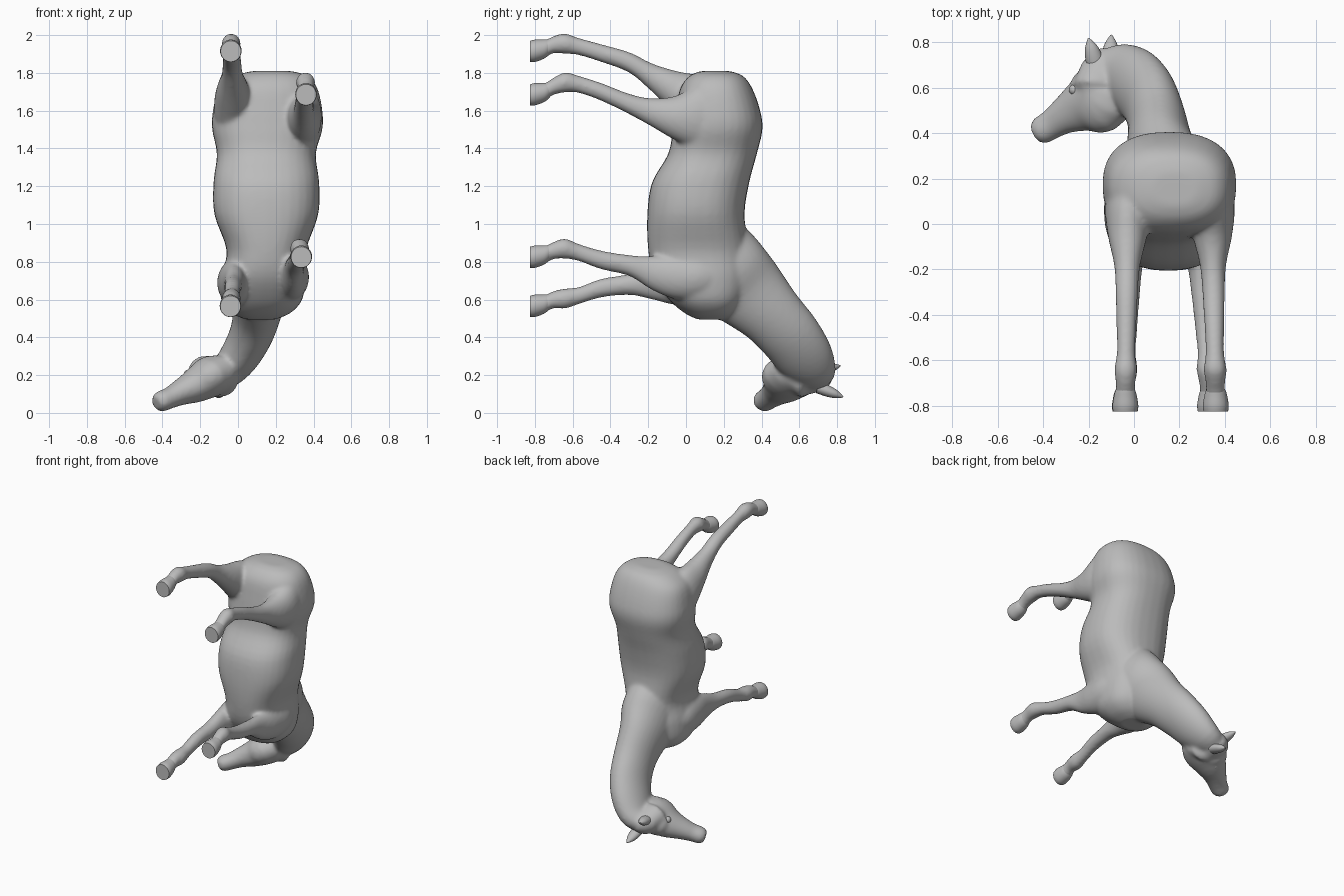
import bpy
import bmesh
import math
from mathutils import Vector

if "Cube" in bpy.data.objects:
    bpy.data.objects.remove(bpy.data.objects["Cube"])

coat = bpy.data.materials.new("plain grey")
coat.use_nodes = True
grey = (.5, .5, .5, 1)
coat.diffuse_color = grey
coat.node_tree.nodes["Principled BSDF"].inputs["Base Color"].default_value = grey

Y, Z = Vector((0, 1, 0)), Vector((0, 0, 1))


def refine(rings, steps=4):
    """Smooth spline through ring data (x, y, z, half width, half depth)."""
    pts = [Vector(r) for r in rings]
    pts = [pts[0]] + pts + [pts[-1]]
    out = []
    for p, q, r, s in zip(pts, pts[1:], pts[2:], pts[3:]):
        for i in range(steps):
            t = i / steps
            out.append(q + (r - p) * (t / 2)
                       + (p * 2 - q * 5 + r * 4 - s) * (t * t / 2)
                       + (q * 3 - p - r * 3 + s) * (t ** 3 / 2))
    return out + [pts[-1]]


def squared(value, power):
    return math.copysign(abs(value) ** power, value)


def loft(bm, rings, up, axis=None, sides=32, power=1):
    """Skin oval rings; axis fixes their facing, a power below one squares them."""
    centres = [Vector(r[:3]) for r in rings]
    loops = []
    for i, ring in enumerate(rings):
        ahead = centres[min(i + 1, len(rings) - 1)] - centres[max(i - 1, 0)]
        facing = axis or ahead.normalized()
        wide = up.cross(facing).normalized()
        deep = facing.cross(wide)
        loop = []
        for k in range(sides):
            a = math.tau * k / sides
            loop.append(bm.verts.new(centres[i]
                                     + wide * (ring[3] * squared(math.cos(a), power))
                                     + deep * (ring[4] * squared(math.sin(a), power))))
        loops.append(loop)
    for a, b in zip(loops, loops[1:]):
        for k in range(sides):
            n = (k + 1) % sides
            bm.faces.new((a[k], a[n], b[n], b[k]))
    bm.faces.new(loops[0][::-1])
    bm.faces.new(loops[-1])


def finish(name, bm):
    """Turn a bmesh into a named, coloured, smooth shaded object."""
    bmesh.ops.recalc_face_normals(bm, faces=bm.faces[:])
    mesh = bpy.data.meshes.new(name)
    bm.to_mesh(mesh)
    bm.free()
    mesh.materials.append(coat)
    obj = bpy.data.objects.new(name, mesh)
    bpy.context.collection.objects.link(obj)
    bpy.ops.object.select_all(action="DESELECT")
    obj.select_set(True)
    bpy.context.view_layer.objects.active = obj
    bpy.ops.object.shade_smooth_by_angle(angle=math.radians(50))
    return obj


body = bmesh.new()

# Torso: height, centre x, half width, lowest and highest y
torso = [(1.81, .18, .1, .08, .23), (1.785, .175, .19, .02, .3),
         (1.72, .16, .26, -.03, .35), (1.6, .157, .29, -.055, .393),
         (1.5, .155, .292, -.07, .405), (1.37, .15, .262, -.095, .375),
         (1.22, .15, .28, -.18, .335), (1.05, .15, .275, -.205, .31),
         (.86, .15, .21, -.2, .33), (.72, .135, .225, -.17, .34),
         (.6, .125, .215, -.09, .31), (.53, .12, .16, -.01, .26),
         (.495, .12, .08, .06, .2)]
loft(body, refine([(x, (lo + hi) / 2, z, w, (hi - lo) / 2)
                   for z, x, w, lo, hi in torso]), Y, -Z, power=.83)

# Neck, curling round to the side
neck = [(.145, .13, .82, .17, .245), (.135, .22, .74, .175, .238),
        (.115, .32, .65, .15, .212), (.1, .45, .52, .127, .174),
        (.065, .553, .403, .115, .166), (.005, .625, .295, .105, .157),
        (-.06, .665, .22, .09, .13), (-.13, .66, .19, .075, .1)]
loft(body, refine(neck), Y)

# Head, from poll to muzzle
head = [(-.08, .715, .19, .065, .085), (-.125, .665, .19, .09, .115),
        (-.145, .56, .192, .11, .158), (-.225, .52, .145, .092, .12),
        (-.3, .48, .11, .07, .085), (-.36, .44, .08, .057, .067),
        (-.41, .41, .06, .055, .062), (-.435, .395, .05, .038, .042)]
loft(body, refine(head), Y)

# Legs: shared stations along y and half widths, separate stride per leg
stations = [-.77, -.73, -.7, -.64, -.57, -.45, -.3, -.18, -.05, .08, .2]
widths = [.044, .044, .043, .051, .041, .044, .05, .058, .087, .1, .07]
hind_depth = [.045, .046, .046, .054, .046, .048, .055, .076, .12, .175, .15]
fore_depth = [.045, .046, .046, .054, .046, .05, .056, .09, .12, .12, .07]
legs = {
    "hind_left": (.36, .34, hind_depth,
                  [1.69, 1.71, 1.73, 1.75, 1.74, 1.7, 1.635, 1.59, 1.56, 1.57, 1.57]),
    "hind_right": (-.038, -.025, hind_depth,
                   [1.92, 1.935, 1.95, 1.955, 1.94, 1.905, 1.855, 1.775, 1.69, 1.61, 1.58]),
    "fore_left": (.335, .265, fore_depth,
                  [.83, .845, .86, .87, .85, .81, .78, .74, .72, .72, .72]),
    "fore_right": (-.04, -.005, fore_depth,
                   [.57, .585, .6, .605, .62, .66, .68, .69, .69, .69, .7]),
}
for name, (foot_x, top_x, depths, heights) in legs.items():
    rings = []
    for y, w, d, z in zip(stations, widths, depths, heights):
        t = (y - stations[0]) / (stations[-1] - stations[0])
        rings.append((foot_x + (top_x - foot_x) * t, y, z, w, d))
    loft(body, refine(rings), Z, -Y)
    # Flat-soled hoof
    hoof = bmesh.new()
    z = heights[0]
    shape = [(-.825, -.006, .054), (-.8, -.003, .057), (-.76, .004, .051),
             (-.735, .012, .044), (-.71, .025, .03)]
    loft(hoof, refine([(foot_x, y, z + rise, r, r * 1.03) for y, rise, r in shape]), Z, -Y)
    finish(name + "_hoof", hoof)

# Fuse torso, neck, head and legs into one smooth skin
skin = finish("horse_body", body)
remesh = skin.modifiers.new("fuse", "REMESH")
remesh.mode = "VOXEL"
remesh.voxel_size = .011
remesh.use_smooth_shade = True
soften = skin.modifiers.new("soften", "SMOOTH")
soften.factor = .5
soften.iterations = 12

# Ears
ears = {"right_ear": ((-.165, .69, .22), (-.2, .817, .25)),
        "left_ear": ((-.105, .7, .135), (-.1, .832, .084))}
for name, (root, tip) in ears.items():
    root, tip = Vector(root), Vector(tip)
    ear = bmesh.new()
    shape = [(0, .04), (.35, .038), (.65, .03), (.85, .017), (1, .004)]
    loft(ear, refine([(*root.lerp(tip, t), r, r * .8) for t, r in shape]), Z, None, 16)
    finish(name, ear)

# Eyes, bulging gently from both sides of the brow
across = Vector((.42, 0, -.9)).normalized()
for name, side in (("left_eye", 1), ("right_eye", -1)):
    eye = bmesh.new()
    bmesh.ops.create_uvsphere(eye, u_segments=16, v_segments=10, radius=.024)
    bmesh.ops.translate(eye, verts=eye.verts[:],
                        vec=Vector((-.237, .591, .15)) + across * (side * .06))
    finish(name, eye)
